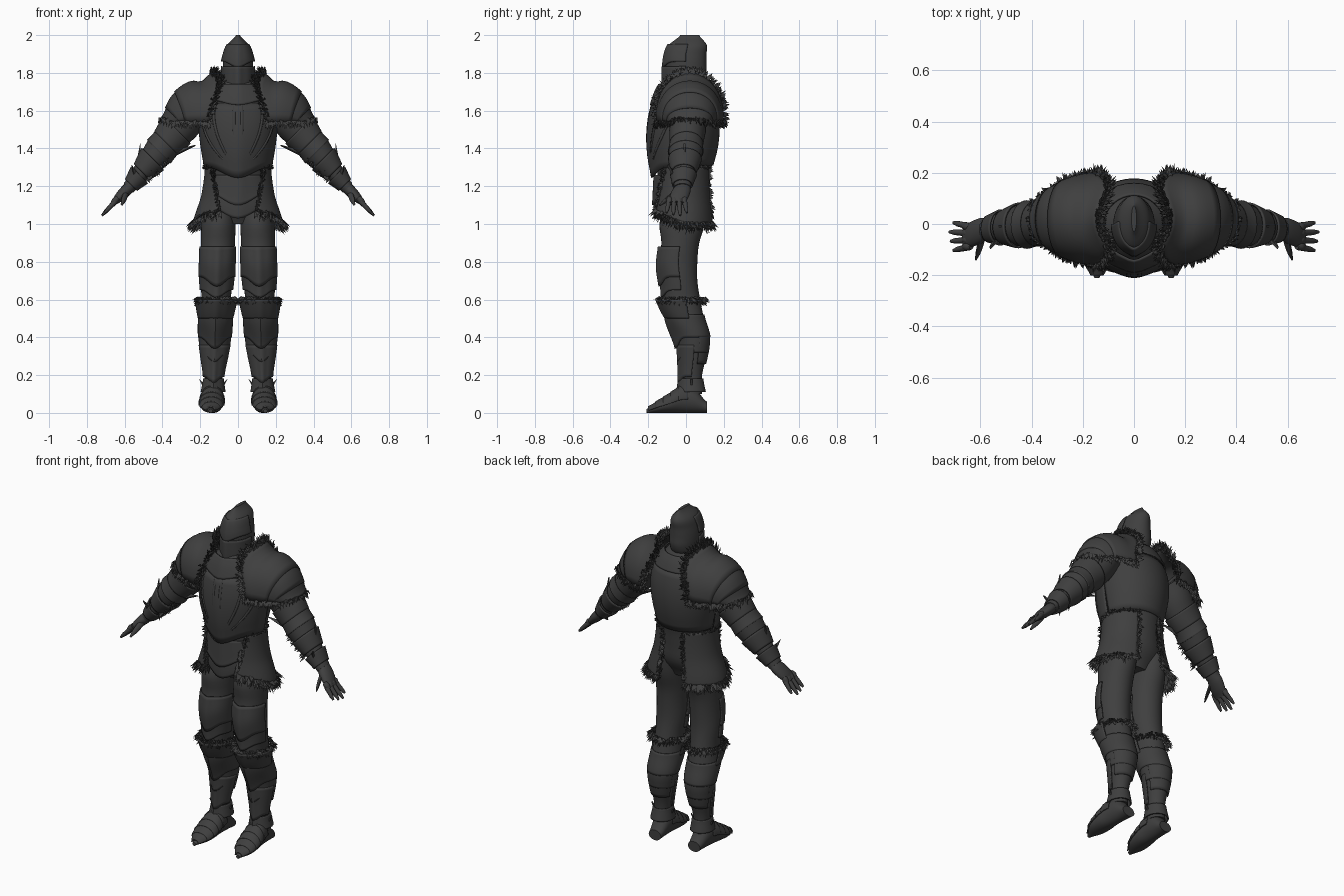
import bpy, bmesh, math, random
from mathutils import Vector

random.seed(4)
cube = bpy.data.objects.get("Cube")
if cube:
    bpy.data.objects.remove(cube)

steel = bpy.data.materials.new("dark_steel")
steel.use_nodes = True
steel.diffuse_color = (.05, .05, .05, 1)
steel.node_tree.nodes["Principled BSDF"].inputs["Base Color"].default_value = steel.diffuse_color

ACROSS, DEPTH, UP = Vector((1, 0, 0)), Vector((0, 1, 0)), Vector((0, 0, 1))
SLANT = (ACROSS + UP).normalized()  # across the arm, towards its outer side
FULL, FRONT, BACK = (0, 360), (-180, 0), (0, 180)


def sample(values, place):
    """Smooth interpolation in an evenly spaced list."""
    last = len(values) - 1
    i = max(0, min(int(place), last - 1))
    f = place - i
    a, b, c, d = (values[max(0, min(last, i + k))] for k in (-1, 0, 1, 2))
    return b + f * ((c - a) / 2 + f * ((2 * a - 5 * b + 4 * c - d) / 2 + f * (3 * b - a - 3 * c + d) / 2))


class Form:
    """Oval body along a line; its radii are evenly spaced from start to end."""

    def __init__(self, start, end, widths, depths=None, shifts=(0, 0), u=ACROSS, v=DEPTH):
        self.start, self.end = Vector(start), Vector(end)
        self.length = (self.end - self.start).length
        self.widths, self.depths, self.shifts = widths, depths or widths, shifts
        self.u, self.v = u, v

    def point(self, distance, degrees, lift=0, keel=0):
        t = distance / self.length
        width, depth, shift = (sample(row, t * (len(row) - 1))
                               for row in (self.widths, self.depths, self.shifts))
        angle = math.radians(degrees)
        ridge = keel * front_weight(degrees) ** 6
        return (self.start.lerp(self.end, t) + self.v * shift
                + self.u * (width + lift) * math.cos(angle)
                + self.v * (depth + lift + ridge) * math.sin(angle))

    def ring(self, distance, span=FULL, lift=0, keel=0, sides=36):
        first, last = span
        return [self.point(distance, first + (last - first) * j / sides, lift, keel)
                for j in range(sides + 1)]


def front_weight(degrees):
    return max(0, -math.sin(math.radians(degrees))) ** 6


def finish(name, bm, mirror=True, thick=0, smooth=True):
    bmesh.ops.remove_doubles(bm, verts=bm.verts, dist=.0001)
    bmesh.ops.recalc_face_normals(bm, faces=bm.faces)
    mesh = bpy.data.meshes.new(name)
    bm.to_mesh(mesh)
    bm.free()
    mesh.materials.append(steel)
    obj = bpy.data.objects.new(name, mesh)
    bpy.context.collection.objects.link(obj)
    if smooth:
        bpy.ops.object.select_all(action='DESELECT')
        obj.select_set(True)
        bpy.context.view_layer.objects.active = obj
        bpy.ops.object.shade_smooth_by_angle(angle=math.radians(40))
    if thick:
        solid = obj.modifiers.new("thickness", 'SOLIDIFY')
        solid.thickness, solid.offset = thick, 0
    if mirror:
        obj.modifiers.new("mirror", 'MIRROR')


def skin(name, curves, mirror=True, thick=.01, capped=False):
    """Surface through a series of point curves."""
    bm = bmesh.new()
    grid = [[bm.verts.new(p) for p in curve] for curve in curves]
    for a, b in zip(grid, grid[1:]):
        for j in range(len(a) - 1):
            bm.faces.new((a[j], a[j + 1], b[j + 1], b[j]))
    if capped:
        bm.faces.new(grid[0][:-1])
        bm.faces.new(grid[-1][:-1])
    finish(name, bm, mirror, thick)


def solid(name, form, sides=36, steps=30):
    rings = [form.ring(form.length * i / steps, sides=sides) for i in range(steps + 1)]
    skin(name, rings, form.start.x != 0, 0, True)


def plate(name, form, top, bottom, lift=.01, flare=0, span=FULL, dip=0, keel=0, steps=10):
    """Armour sheet following a form; dip points its front hem, flare opens it out."""
    first, last = span
    curves = []
    for i in range(steps + 1):
        t = i / steps
        curve = form.ring(top + (bottom - top) * t, span, lift + flare * t, keel)
        for j, p in enumerate(curve):
            p -= UP * dip * t * front_weight(first + (last - first) * j / (len(curve) - 1))
        curves.append(curve)
    skin(name, curves, form.start.x != 0, .008)


def fur(name, path, count, length, flow, centre=None, spread=.01):
    """Trim of small pointed tufts along a path."""
    bm = bmesh.new()
    for _ in range(count):
        i = random.randrange(len(path) - 1)
        base = path[i].lerp(path[i + 1], random.random())
        jitter = Vector(random.uniform(-1, 1) for _ in range(3))
        way = Vector(flow) + jitter / 2
        if centre:
            way += (base - Vector(centre)).normalized()
        way.normalize()
        base = base + jitter * spread
        side = way.orthogonal().normalized() * .007
        other = way.cross(side)
        foot = [bm.verts.new(base + offset) for offset in (side, other - side / 2, -other - side / 2)]
        tip = bm.verts.new(base + way * length * random.uniform(.5, 1.1))
        bm.faces.new(foot)
        for k in range(3):
            bm.faces.new((foot[k], foot[k - 2], tip))
    finish(name, bm, smooth=False)


def spike(name, form, distance, degrees, reach, spread=.03):
    """Flat pointed fin standing on a form; reach is the tip's offset."""
    base = form.point(distance, degrees)
    bm = bmesh.new()
    corners = (base, form.point(distance + spread, degrees), base + Vector(reach))
    bm.faces.new([bm.verts.new(p) for p in corners])
    finish(name, bm, thick=.01, smooth=False)


# Underlying body forms
head = Form((0, 0, 2), (0, 0, 1.69), (.01, .057, .073, .08, .08, .075, .045),
            (.05, .1, .108, .108, .108, .095, .06), (.02, .01, 0, 0, 0, -.01, -.04))
torso = Form((0, -.01, 1.8), (0, -.01, 1), (.06, .14, .19, .195, .18, .16, .16, .165, .1),
             (.07, .135, .17, .18, .17, .145, .135, .125, .07))
leg = Form((.1, 0, 1.1), (.132, 0, .1), (.08, .09, .09, .088, .085, .078, .085, .08, .065, .048, .046),
           (.11, .12, .1, .1, .09, .095, .095, .08, .068, .055, .055),
           (0, -.02, -.03, -.04, -.03, -.02, 0, .04, .04, .03, .03))
heights = (.03, .065, .07, .05, .03, .01)
foot = Form((.13, .11, 0), (.145, -.21, 0), (.04, .05, .055, .06, .05, .01), heights, heights, v=UP)
arm = Form((.22, .02, 1.62), (.58, -.02, 1.19), (.09, .1, .09, .07, .062, .048, .035),
           (.1, .1, .085, .075, .068, .055, .045), u=SLANT)
skirt = Form((.02, -.015, 1.3), (.02, -.015, 1), (.15, .17, .215), (.14, .145, .16))
for name, form in dict(helmet=head, torso=torso, leg=leg, foot=foot, arm=arm).items():
    solid(name, form)

# Helmet brow, face plate below the eye gap, nose guard and comb
plate("brow_plate", head, .05, .14, 0, .008, FRONT, .03, .006)
plate("face_plate", head, .165, .29, .005, .003, FRONT, .02, .012)
solid("nose_guard", Form((0, -.108, 1.9), (0, -.112, 1.78), (.006, .012, .005)), 8)
solid("helmet_comb", Form((0, -.09, 1.94), (0, .02, 1.99), (.004, .005, .004), (.01, .012, .01)), 8)

# Breastplate, backplate, gorget and waist lames
plate("breastplate", torso, .16, .5, .002, .016, FRONT, .055, .008)
plate("backplate", torso, .14, .49, .004, 0, BACK)
plate("gorget", torso, .06, .14, .015, 0, dip=.03, keel=.01)
for k in range(2):
    plate(f"waist_lame_{k}", torso, .54 + k * .07, .63 + k * .07, .008, .015, FRONT, .07, .01)
fades = [i / 12 for i in range(13)]
for k, (wide, narrow) in enumerate(((6, 4), (40, 10), (68, 18))):
    for sign in (-1, 1):
        band = [[torso.point(.16 + .32 * t, sign * (wide + (narrow - wide) * t * t + edge) - 90, .006 + .016 * t)
                 for t in fades] for edge in (-2, 2)]
        skin(f"chest_band_{k}_{'left' if sign > 0 else 'right'}", band, False)


# Flared side skirts, shorter and cut back at the front, trimmed with fur
def skirt_point(t, across):
    first = -40 - 28 * t
    degrees = first + (72 - first) * across
    rise = max(0, -math.sin(math.radians(degrees))) * .25
    return skirt.point(skirt.length * t * (1 - rise), degrees)


steps = [i / 20 for i in range(21)]
skin("side_skirt", [[skirt_point(t, s) for s in steps] for t in steps])
fur("skirt_hem_fur", [skirt_point(1, s) for s in steps], 260, .05, (0, 0, -1.6), (.05, 0, 1))
fur("waist_fur", [skirt_point(0, s) for s in steps], 80, .02, (0, 0, .3), (0, 0, 1.3), .006)
for name, across in (("front", 0), ("back", 1)):
    fur(f"skirt_{name}_fur", [skirt_point(t, across) for t in steps], 120, .025, (0, 0, -.5),
        (.1, 0, 1.15), .007)

# Leg armour
plate("thigh_plate", leg, .22, .38, .004, .004, FRONT, .05, .01)
plate("thigh_lame", leg, .36, .45, .004, 0, FRONT, .04, .01)
plate("knee_cop", leg, .6, .5, .004, .03, (-190, 10), 0, .01)
plate("knee_lame", leg, .58, .7, .003, .003, dip=.06, keel=.01)
plate("greave_lame", leg, .68, .78, .002, .003, dip=.05, keel=.01)
plate("shin_plate", leg, .74, .91, .006, 0, FRONT, .03, .01)
plate("calf_plate", leg, .66, .84, .004, 0, (20, 160))
plate("ankle_guard", leg, .92, .99, .004, .012, dip=.02, keel=.01)
fur("knee_fur", leg.ring(.5, FULL, .015), 330, .032, (0, 0, -1), (.12, -.02, .6), .012)
for side, degrees in (("outer", 0), ("inner", 180)):
    spike(f"ankle_{side}_spur", leg, .95, degrees, (math.cos(math.radians(degrees)) * .03, 0, .03))
for k in range(5):
    plate(f"foot_lame_{k}", foot, .1 + k * .04, .15 + k * .04, .002, .005, BACK)

# Layered shoulder plates arching from front hem to back hem
CROWN = (1.8, 1.75, 1.75, 1.72, 1.665, 1.56)


def arch(s, lift=0, steps=24):
    curve = []
    for j in range(steps + 1):
        turn = math.pi * j / steps
        rise = max(0, math.sin(turn))
        hem = .15 + .18 * s
        x = hem + (.09 * s - .015) * rise - .04 * (1 - s) ** 3 * math.sin(2 * turn) ** 2
        y = .02 - (.175 - .07 * s * s + lift) * math.cos(turn)
        z = 1.54 + (sample(CROWN, s * 5) + lift - 1.54) * rise ** .8
        curve.append(Vector((x + lift * rise, y, z)))
    return curve


for name, inner, outer, lift in (("plate", 0, .72, .006), ("upper_lame", .6, .9, .004),
                                 ("lower_lame", .8, 1, 0)):
    skin(f"shoulder_{name}", [arch(inner + (outer - inner) * i / 8, lift * i / 8) for i in range(9)])
fur("collar_fur", arch(0), 560, .032, (-.1, 0, .2), (.2, .02, 1.64), .014)
fur("shoulder_hem_fur", arch(1), 120, .035, (.1, 0, -1.3))
for name, end in (("front", 0), ("back", -1)):
    hem = [arch(i / 8)[end] for i in range(9)]
    fur(f"shoulder_{name}_fur", hem, 120, .035, (.1, 0, -1.3), (.25, .02, 1.6))

# Arm armour
plate("upper_arm_lame", arm, .16, .25, .004, .004)
plate("elbow_guard", arm, .25, .31, .006, .012)
plate("elbow_lame", arm, .3, .36, .014, -.008)
plate("forearm_cuff", arm, .36, .45, .016, -.01)
plate("wrist_cuff", arm, .47, .54, .012, -.008)
spike("elbow_wing", arm, .22, 200, (-.08, -.03, .02), .08)
spike("forearm_spike", arm, .4, 0, (0, 0, .07), .04)
spike("wrist_spike", arm, .47, 290, (.03, -.03, .04))
fur("forearm_fur", [arm.point(.3 + i * .04, 220) for i in range(5)], 50, .035, (-.2, -.4, -.6))

# Hands
solid("palm", Form((.57, -.015, 1.2), (.66, -.05, 1.11), (.03, .03, .025, .015), (.04, .05, .05, .045), u=SLANT), 20)
for k, reach in enumerate((.06, .075, .07, .06)):
    y = -.01 - k * .026
    tip = (.645 + reach, y + .015 - k * .01, 1.12 - reach)
    solid(f"finger_{k}", Form((.64, y, 1.13), tip, (.012, .014, .012, .011, .006), u=SLANT), 10, 12)
    solid(f"knuckle_{k}", Form((.635, y, 1.14), (.665, y, 1.11), (.012, .017, .011), u=SLANT), 10, 6)
solid("thumb", Form((.59, -.05, 1.17), (.617, -.137, 1.1), (.016, .017, .014, .006), u=SLANT), 10, 12)
